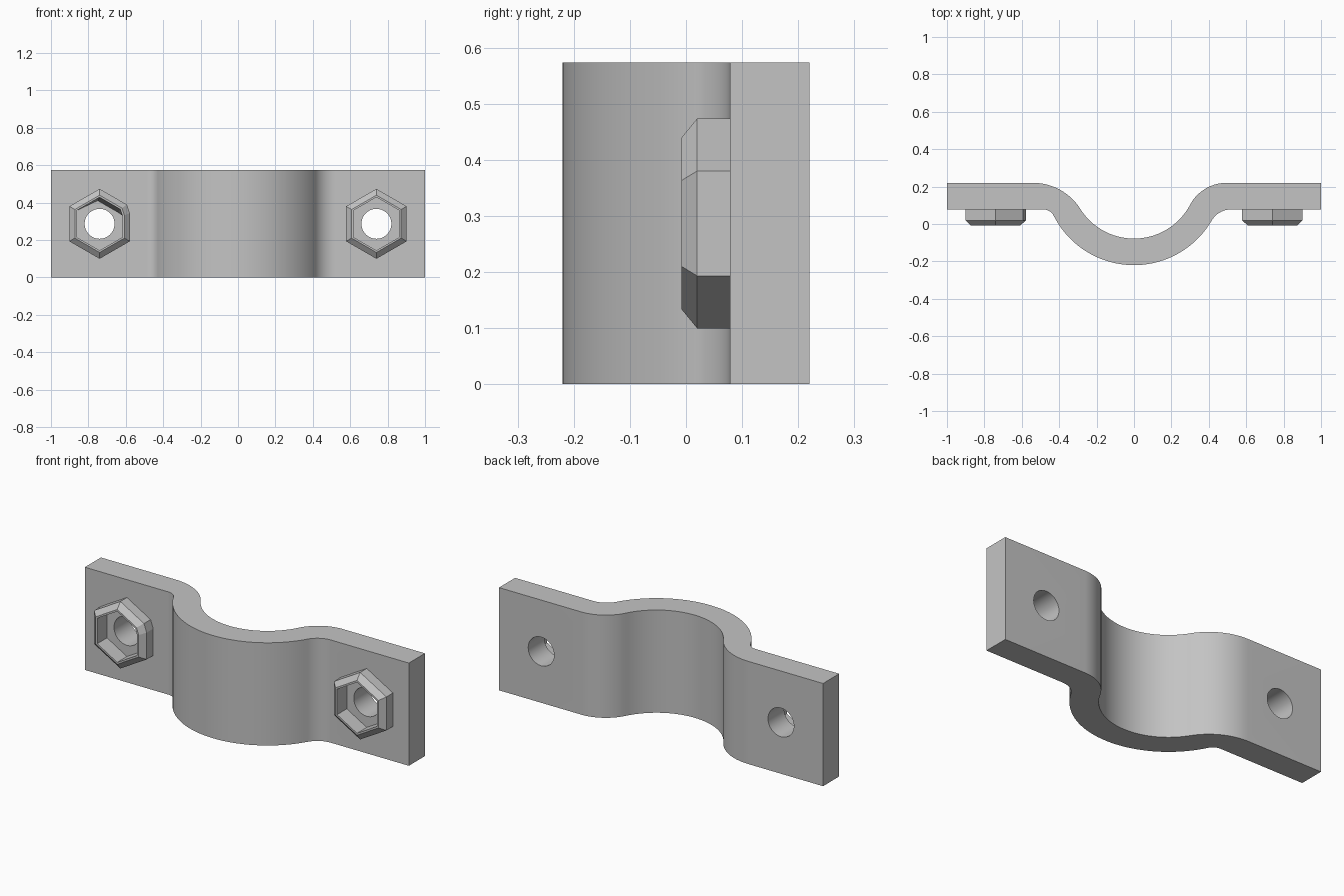
import bpy, bmesh
from math import sin, cos, pi, radians, atan2

cube = bpy.data.objects.get("Cube")
if cube:
    bpy.data.objects.remove(cube, do_unlink=True)

HEIGHT = 0.573
FRONT, BACK = 0.078, 0.22      # faces of the flat wings
R_IN, R_OUT, CY = 0.339, 0.481, 0.261   # saddle arc radii and centre
NUT_X, NUT_Z = 0.74, HEIGHT / 2

steel = bpy.data.materials.new("plain grey steel")
steel.use_nodes = True
grey = (0.55, 0.55, 0.55, 1)
steel.diffuse_color = grey
steel.node_tree.nodes["Principled BSDF"].inputs["Base Color"].default_value = grey


def finish(name, bm):
    bmesh.ops.recalc_face_normals(bm, faces=bm.faces)
    mesh = bpy.data.meshes.new(name)
    bm.to_mesh(mesh)
    bm.free()
    mesh.materials.append(steel)
    obj = bpy.data.objects.new(name, mesh)
    bpy.context.collection.objects.link(obj)
    return obj


def activate(obj):
    bpy.ops.object.select_all(action="DESELECT")
    obj.select_set(True)
    bpy.context.view_layer.objects.active = obj


def arc(cx, cy, r, a0, a1, n):
    return [(cx + r * cos(a0 + (a1 - a0) * i / n),
             cy + r * sin(a0 + (a1 - a0) * i / n)) for i in range(n + 1)]


def bend(bx, radius, wall):
    """Fillet tangent to a wing face and to the saddle arc, for x = +bx."""
    d = CY - wall
    r = (bx * bx + d * d - radius * radius) / (2 * (radius - d))
    toward = atan2(CY - (wall - r), -bx)
    return arc(bx, wall - r, r, pi / 2, toward, 14), toward - pi


def side(left_bx, right_bx, radius, wall):
    """One long face of the strap, running from -x to +x."""
    right, a_right = bend(right_bx, radius, wall)
    left, a_left = bend(left_bx, radius, wall)
    saddle = arc(0, CY, radius, -pi - a_left, a_right, 48)
    return ([(-1, wall)] + [(-x, y) for x, y in left]
            + saddle[1:-1] + right[::-1] + [(1, wall)])


# Strap: bent profile extruded upwards
bm = bmesh.new()
outline = side(0.485, 0.52, R_OUT, FRONT) + side(0.54, 0.495, R_IN, BACK)[::-1]
base = bm.faces.new([bm.verts.new((x, y, 0)) for x, y in outline])
top = bmesh.ops.extrude_face_region(bm, geom=[base])["geom"]
bmesh.ops.translate(bm, vec=(0, 0, HEIGHT),
                    verts=[v for v in top if isinstance(v, bmesh.types.BMVert)])
strap = finish("clamp_strap", bm)

# Bolt holes through both wings
for x in (-NUT_X, NUT_X):
    bpy.ops.mesh.primitive_cylinder_add(vertices=48, radius=0.08, depth=0.5,
                                        location=(x, 0.15, NUT_Z),
                                        rotation=(pi / 2, 0, 0))
    cutter = bpy.context.object
    cutter.name = "hole_cutter"
    cutter.hide_render = True
    activate(strap)
    mod = strap.modifiers.new("bolt_hole", "BOOLEAN")
    mod.operation = "DIFFERENCE"
    mod.solver = "EXACT"
    mod.object = cutter
    bpy.ops.object.modifier_apply(modifier=mod.name)
    bpy.data.objects.remove(cutter, do_unlink=True)
activate(strap)
bpy.ops.object.shade_smooth_by_angle(angle=radians(30))


def hex_nut(name, cx, clipped):
    """Hollow hexagonal collar with a chamfered rim."""
    bm = bmesh.new()
    rings = []
    for r, y in ((0.187, FRONT), (0.187, 0.02), (0.153, -0.008),
                 (0.142, -0.008), (0.142, FRONT)):
        pts = [(r * cos(pi / 6 + i * pi / 3), r * sin(pi / 6 + i * pi / 3))
               for i in range(6)]
        if clipped:   # one corner is cut off
            (ax, az), (bx, bz), (dx, dz) = pts[5], pts[0], pts[1]
            t = 0.2
            pts[0:1] = [(bx + (ax - bx) * t, bz + (az - bz) * t),
                        (bx + (dx - bx) * t / 2, bz + (dz - bz) * t / 2)]
            if r < 0.15 and y == FRONT:   # sloped inner wall
                for k in (1, 2):
                    pts[k] = (pts[k][0] - 0.01, pts[k][1] - 0.018)
        rings.append([bm.verts.new((cx + px, y, NUT_Z + pz)) for px, pz in pts])
    for a, b in zip(rings, rings[1:] + rings[:1]):
        n = len(a)
        for i in range(n):
            j = (i + 1) % n
            bm.faces.new((a[i], a[j], b[j], b[i]))
    return finish(name, bm)


hex_nut("right_nut_collar", -NUT_X, True)
hex_nut("left_nut_collar", NUT_X, False)
